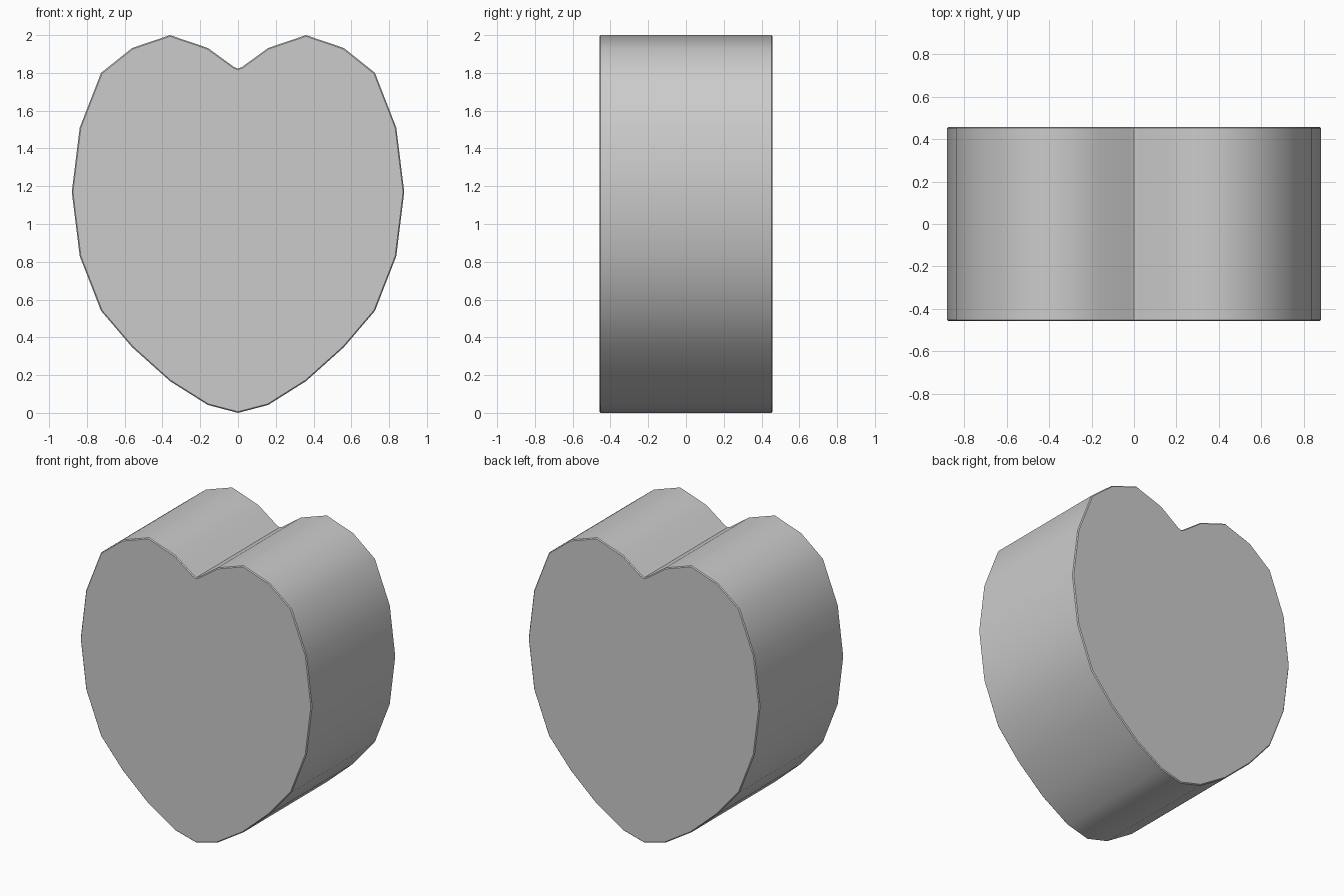
import bpy, bmesh, math

if "Cube" in bpy.data.objects:
    bpy.data.objects.remove(bpy.data.objects["Cube"])

DEPTH = 0.915
BEVEL = 0.006

# Right half of the heart outline, from the notch round to the bottom tip
half = [(0.022, 1.832), (0.16, 1.932), (0.36, 2.0), (0.56, 1.932), (0.725, 1.80),
        (0.838, 1.51), (0.88, 1.17), (0.838, 0.83), (0.725, 0.54),
        (0.56, 0.347), (0.36, 0.168), (0.16, 0.042)]
outline = [(0, 1.822)] + half + [(0, 0)] + [(-x, z) for x, z in reversed(half)]

# Extrude the outline along y
bm = bmesh.new()
face = bm.faces.new([bm.verts.new((x, -DEPTH / 2, z)) for x, z in outline])
ext = bmesh.ops.extrude_face_region(bm, geom=[face], use_keep_orig=True)
bmesh.ops.translate(bm, vec=(0, DEPTH, 0),
                    verts=[g for g in ext["geom"] if isinstance(g, bmesh.types.BMVert)])
bmesh.ops.recalc_face_normals(bm, faces=bm.faces)

# Fine bevel round the front and back rims
rims = [e for e in bm.edges if abs(e.verts[0].co.y - e.verts[1].co.y) < 0.01]
bmesh.ops.bevel(bm, geom=rims, offset=BEVEL, segments=1, profile=0.5, affect='EDGES')
bmesh.ops.recalc_face_normals(bm, faces=bm.faces)

mesh = bpy.data.meshes.new("heart_block")
bm.to_mesh(mesh)
bm.free()
heart = bpy.data.objects.new("heart_block", mesh)
bpy.context.collection.objects.link(heart)

# Smooth sides, crisp flat faces
bpy.context.view_layer.objects.active = heart
heart.select_set(True)
bpy.ops.object.shade_smooth_by_angle(angle=math.radians(42))
